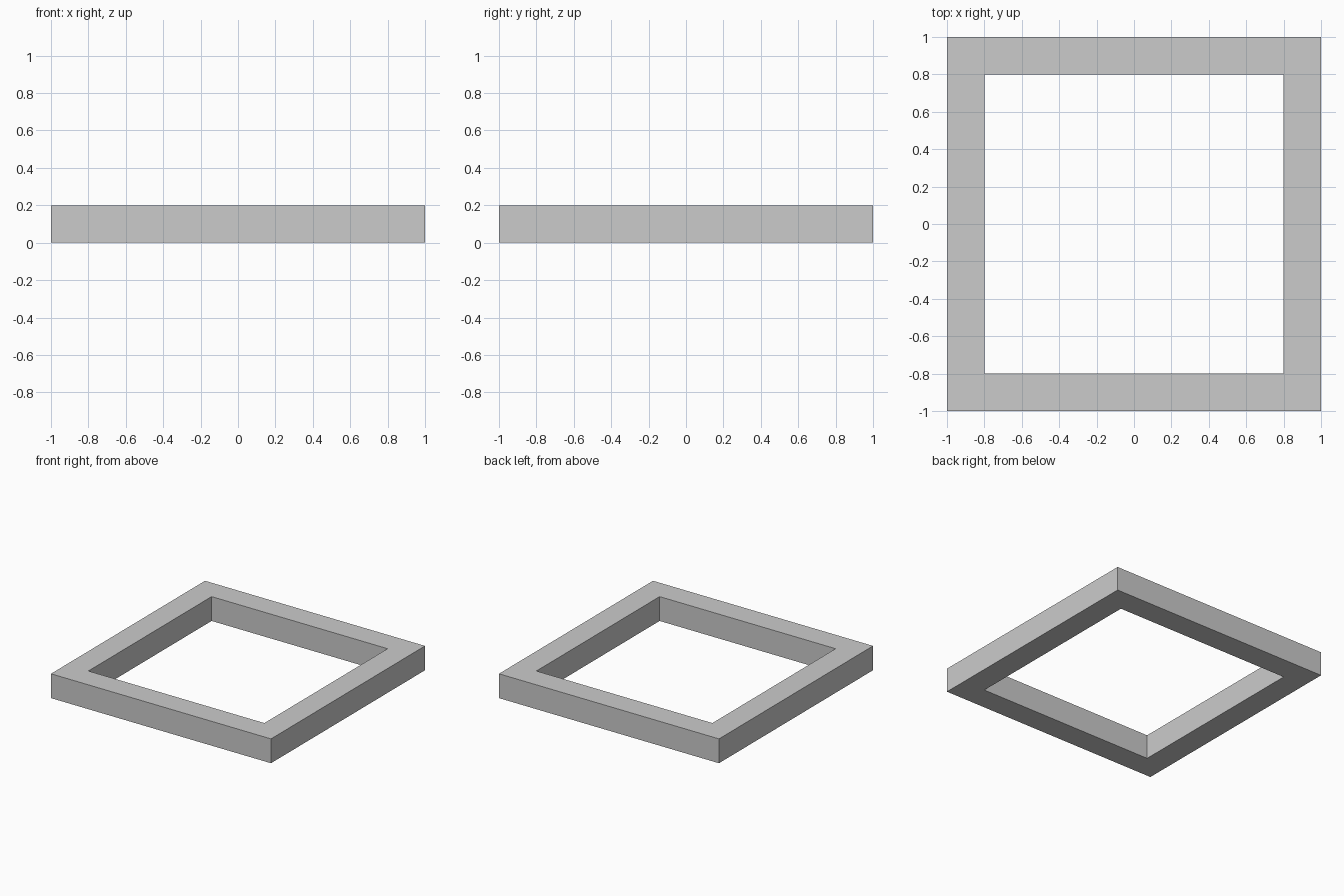
import bpy
import bmesh

if "Cube" in bpy.data.objects:
    bpy.data.objects.remove(bpy.data.objects["Cube"])

OUTER = 1.0   # half width of the frame
INNER = 0.8   # half width of the opening
HEIGHT = 0.2


def square_ring(bm, half, z):
    corners = ((-1, -1), (1, -1), (1, 1), (-1, 1))
    return [bm.verts.new((x * half, y * half, z)) for x, y in corners]


# Square frame: four mitred sides around an open centre
bm = bmesh.new()
loops = [
    square_ring(bm, OUTER, 0),
    square_ring(bm, OUTER, HEIGHT),
    square_ring(bm, INNER, HEIGHT),
    square_ring(bm, INNER, 0),
]
for k in range(4):
    a, b = loops[k], loops[(k + 1) % 4]
    for i in range(4):
        j = (i + 1) % 4
        bm.faces.new((a[i], a[j], b[j], b[i]))
bmesh.ops.recalc_face_normals(bm, faces=bm.faces)

mesh = bpy.data.meshes.new("square_frame")
bm.to_mesh(mesh)
bm.free()
frame = bpy.data.objects.new("square_frame", mesh)
bpy.context.collection.objects.link(frame)
